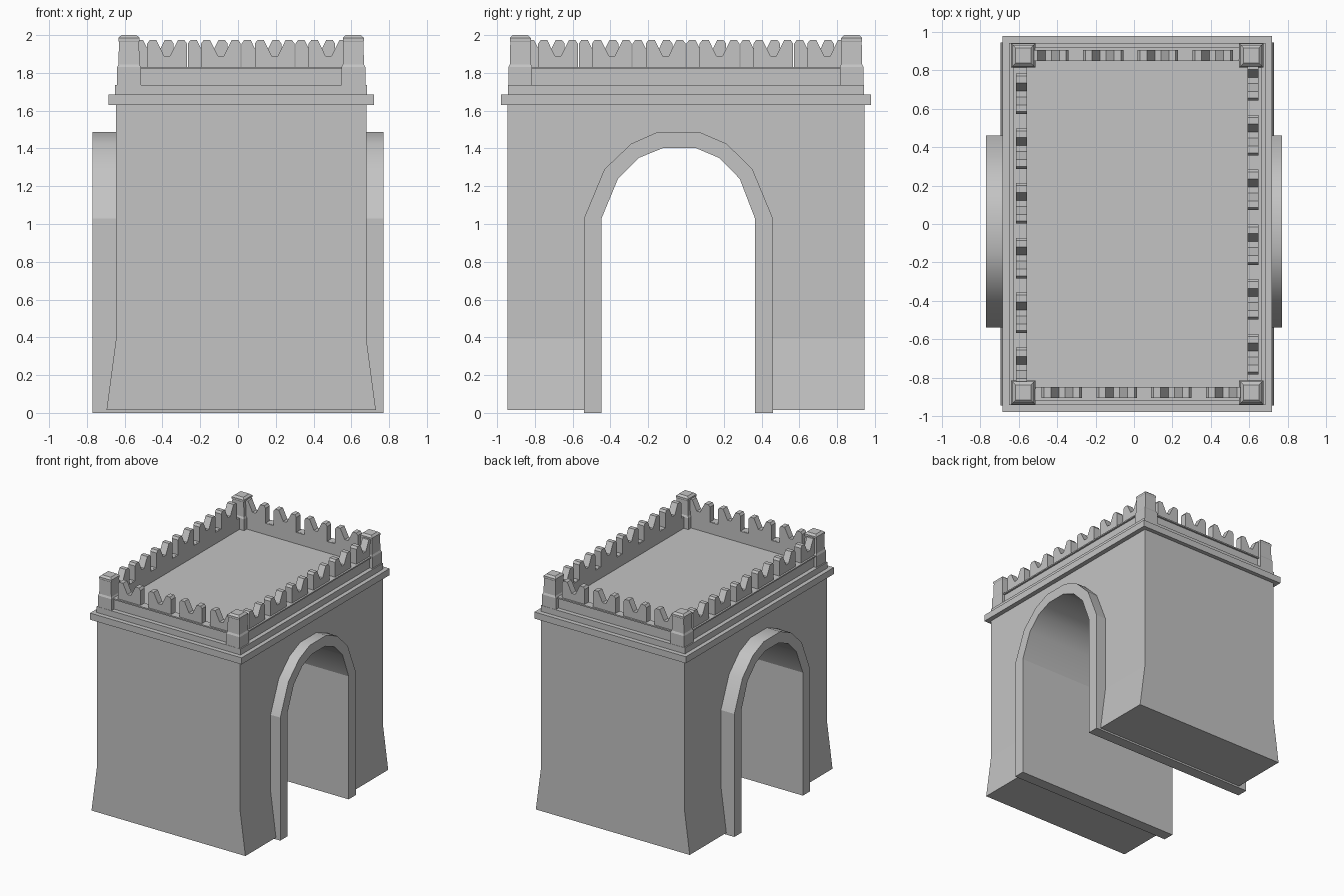
import bpy
import bmesh
import math

if "Cube" in bpy.data.objects:
    bpy.data.objects.remove(bpy.data.objects["Cube"], do_unlink=True)

# One stone colour
stone = bpy.data.materials.new("grey_stone")
stone.use_nodes = True
GREY = (0.55, 0.55, 0.55, 1)
stone.diffuse_color = GREY
stone.node_tree.nodes["Principled BSDF"].inputs["Base Color"].default_value = GREY

CX = 0.017  # tower centre in x


def finish(name, bm):
    bmesh.ops.recalc_face_normals(bm, faces=bm.faces)
    mesh = bpy.data.meshes.new(name)
    bm.to_mesh(mesh)
    bm.free()
    mesh.materials.append(stone)
    obj = bpy.data.objects.new(name, mesh)
    bpy.context.collection.objects.link(obj)
    return obj


def prism(name, outline, axis, lo, hi):
    """Extrude an (across, z) outline along x or y."""
    bm = bmesh.new()

    def ring(t):
        return [bm.verts.new((t, a, z) if axis == "x" else (a, t, z)) for a, z in outline]

    start, end = ring(lo), ring(hi)
    bm.faces.new(start)
    bm.faces.new(end)
    for i in range(len(outline)):
        j = (i + 1) % len(outline)
        bm.faces.new((start[i], start[j], end[j], end[i]))
    return finish(name, bm)


def box(name, x0, x1, y0, y1, z0, z1):
    return prism(name, [(x0, z0), (x1, z0), (x1, z1), (x0, z1)], "y", y0, y1)


def tapered_post(name, x, y, sections):
    """Stack square sections given as (half width, z)."""
    bm = bmesh.new()
    rings = [[bm.verts.new((x + sx * h, y + sy * h, z))
              for sx, sy in ((-1, -1), (1, -1), (1, 1), (-1, 1))] for h, z in sections]
    bm.faces.new(rings[0])
    bm.faces.new(rings[-1])
    for a, b in zip(rings, rings[1:]):
        for i in range(4):
            j = (i + 1) % 4
            bm.faces.new((a[i], a[j], b[j], b[i]))
    return finish(name, bm)


# Arch curves from the -y springing to the +y springing
SPRING = 1.03
outer = [(-.54, SPRING), (-.432, 1.29), (-.29, 1.425), (-.15, 1.487),
         (.07, 1.487), (.215, 1.425), (.352, 1.29), (.46, SPRING)]
inner = [(-.447, SPRING), (-.36, 1.24), (-.25, 1.35), (-.122, 1.402),
         (.052, 1.402), (.175, 1.35), (.284, 1.24), (.365, SPRING)]

# Tower body above the flared feet, with the arched opening
KINK, DEPTH = 0.39, 0.945
body = [(-DEPTH, KINK), (-DEPTH, 1.65), (DEPTH, 1.65), (DEPTH, KINK), (outer[-1][0], KINK)]
body += outer[::-1] + [(outer[0][0], KINK)]
prism("tower_body", body, "x", CX - .663, CX + .663)

# Flared pier feet
foot = [(CX - .713, .015), (CX + .713, .015), (CX + .663, KINK), (CX - .663, KINK)]
prism("front_foot", foot, "y", -DEPTH, outer[0][0])
prism("back_foot", foot, "y", outer[-1][0], DEPTH)

# Arch lining, projecting from both sides
vault = prism("arch_vault", outer + inner[::-1], "x", -.77, .77)
box("front_arch_leg", -.77, .77, outer[0][0], inner[0][0], 0, SPRING)
box("back_arch_leg", -.77, .77, inner[-1][0], outer[-1][0], 0, SPRING)
bpy.ops.object.select_all(action="DESELECT")
vault.select_set(True)
bpy.context.view_layer.objects.active = vault
bpy.ops.object.shade_smooth_by_angle(angle=math.radians(32))

# Cornice and roof deck
box("cornice", CX - .702, CX + .702, -.98, .98, 1.63, 1.685)
box("roof_deck", CX - .667, CX + .667, -.942, .942, 1.685, 1.735)

# Corner posts with chamfered caps
post = [(.063, 1.735), (.063, 1.83), (.056, 1.845), (.053, 1.965),
        (.056, 1.97), (.056, 1.985), (.04, 2.0)]
for sx, side in ((-1, "right"), (1, "left")):
    for sy, end in ((-1, "front"), (1, "back")):
        tapered_post(f"{end}_{side}_post", CX + sx * .594, sy * .877, post)

# Notched merlon outline, centred on zero
half = [(.105, 1.83), (.105, 1.955), (.092, 1.973), (.057, 1.973), (.016, 1.89)]
merlon = half + [(-a, z) for a, z in half[::-1]]
STEP, SHIFT = 0.285, 0.035


def merlon_row(name, axis, centre, count, lo, hi):
    for i in range(count):
        c = centre + (i - (count - 1) / 2) * STEP
        prism(f"{name}_merlon_{i + 1}", [(c + a, z) for a, z in merlon], axis, lo, hi)


# Parapet walls, projecting lips and merlons
for s, end in ((-1, "front"), (1, "back")):
    lo, hi = sorted((s * .85, s * .905))
    box(f"{end}_parapet", CX - .56, CX + .56, lo, hi, 1.735, 1.83)
    lip = sorted((s * .86, s * .92))
    box(f"{end}_lip", CX - .56, CX + .56, *lip, 1.82, 1.831)
    merlon_row(end, "y", CX - s * SHIFT, 4, lo, hi)

for s, side in ((-1, "right"), (1, "left")):
    lo, hi = sorted((CX + s * .573, CX + s * .632))
    box(f"{side}_parapet", lo, hi, -.85, .85, 1.735, 1.83)
    lip = sorted((CX + s * .583, CX + s * .647))
    box(f"{side}_lip", *lip, -.85, .85, 1.82, 1.831)
    merlon_row(side, "x", s * SHIFT, 6, lo, hi)
